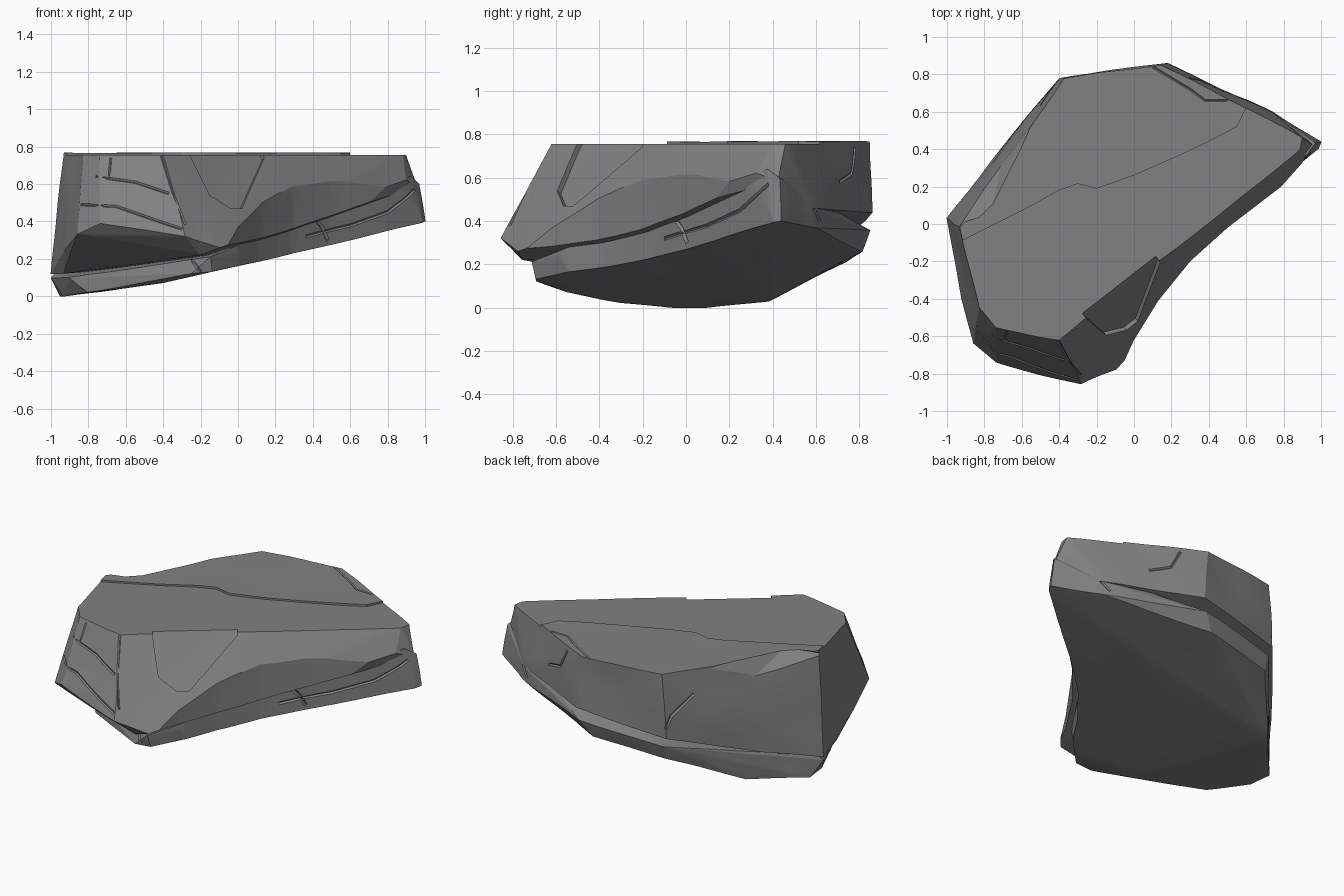
import bpy, bmesh
from mathutils import Vector, noise
from mathutils.bvhtree import BVHTree

if "Cube" in bpy.data.objects:
    bpy.data.objects.remove(bpy.data.objects["Cube"])


def new_object(name, bm):
    bmesh.ops.recalc_face_normals(bm, faces=bm.faces[:])
    me = bpy.data.meshes.new(name)
    bm.to_mesh(me)
    bm.free()
    ob = bpy.data.objects.new(name, me)
    bpy.context.collection.objects.link(ob)
    return ob


def add_hull(bm, pts):
    verts = [bm.verts.new(p) for p in pts]
    bmesh.ops.convex_hull(bm, input=verts)
    bmesh.ops.delete(bm, geom=[v for v in verts if not v.link_faces], context='VERTS')


def stone(name, pts, rough=0.012):
    bm = bmesh.new()
    add_hull(bm, pts)
    for _ in range(3):
        bmesh.ops.subdivide_edges(bm, edges=bm.edges[:], cuts=1, use_grid_fill=True)
        bmesh.ops.triangulate(bm, faces=bm.faces[:])
    for v in bm.verts:
        d = noise.noise_vector(v.co * 3.1) * rough
        v.co += Vector((d.x, d.y, d.z * 0.3))
    return new_object(name, bm)


def cut(ob, bm):
    bmesh.ops.triangulate(bm, faces=bm.faces[:])
    cutter = new_object("cutter", bm)
    mod = ob.modifiers.new("cut", 'BOOLEAN')
    mod.operation, mod.object = 'DIFFERENCE', cutter
    for solver in ('MANIFOLD', 'EXACT'):
        mod.solver = solver
        bpy.context.view_layer.update()
        result = bpy.data.meshes.new_from_object(ob.evaluated_get(bpy.context.evaluated_depsgraph_get()))
        if len(result.polygons) not in (0, len(ob.data.polygons)):
            break
    ob.modifiers.clear()
    if len(result.polygons):
        ob.data = result
    bpy.data.objects.remove(cutter)


def cut_prism(ob, outline, z0, z1):
    bm = bmesh.new()
    low, high = ([bm.verts.new((x, y, z)) for x, y in outline] for z in (z0, z1))
    bm.faces.new(low)
    bm.faces.new(high)
    for i in range(len(low)):
        j = (i + 1) % len(low)
        bm.faces.new((low[i], low[j], high[j], high[i]))
    cut(ob, bm)


# Views to trace marks from: 2D point -> ray origin and direction
VIEWS = {
    "front": (lambda a, b: Vector((a, -3, b)), Vector((0, 1, 0))),
    "right": (lambda a, b: Vector((3, a, b)), Vector((-1, 0, 0))),
    "back": (lambda a, b: Vector((a, 3, b)), Vector((0, -1, 0))),
    "top": (lambda a, b: Vector((a, b, 3)), Vector((0, 0, -1))),
}


def trace(ob, view, pts):
    tree = BVHTree.FromPolygons([v.co for v in ob.data.vertices], [p.vertices for p in ob.data.polygons])
    org, d = VIEWS[view]
    hits = [tree.ray_cast(org(*p), d) for p in pts]
    return [(h[0], h[1]) for h in hits if h[0]]


def groove(ob, view, pts, r=0.008):
    fine = []
    for (a, b), (c, d) in zip(pts, pts[1:]):
        fine += [(a + (c - a) * t / 3, b + (d - b) * t / 3) for t in range(3)]
    hits = trace(ob, view, fine + [pts[-1]])
    if len(hits) < 2:
        return
    bm = bmesh.new()
    rings = []
    for i, (p, n) in enumerate(hits):
        t = (hits[min(i + 1, len(hits) - 1)][0] - hits[max(i - 1, 0)][0]).normalized()
        side = t.cross(n).normalized()
        up = side.cross(t)
        rings.append([bm.verts.new(p + o * r) for o in (side, up, -side, -up)])
    for a, b in zip(rings, rings[1:]):
        for k in range(4):
            bm.faces.new((a[k], a[(k + 1) % 4], b[(k + 1) % 4], b[k]))
    bm.faces.new(rings[0])
    bm.faces.new(rings[-1])
    cut(ob, bm)


def panel(ob, view, pts, depth):
    inner = []
    for p, n in trace(ob, view, pts):
        inner.append((p - n * depth, n))
        if p.z > 0.7:
            inner.append((p - n * depth + (Vector((0, 0, 1)) - n * n.z) * 0.1, n))
    bm = bmesh.new()
    add_hull(bm, [p + n * s for p, n in inner for s in (0, 0.15)])
    cut(ob, bm)


# Upper block
top = [(-.38, .78), (.15, .855), (.62, .61), (.9, .46), (.89, .4), (-.4, -.61),
       (-.74, -.55), (-.83, -.45), (-.91, -.1), (-.93, -.02)]
upper = stone("upper_block", [(x, y, .768) for x, y in top] + [
    (-.28, -.86, .32), (-.1, -.78, .26), (-.2, -.76, .22), (.13, -.4, .38), (.9, .32, .62),
    (.96, .42, .58), (.75, .59, .46), (.62, .62, .47), (.18, .86, .44), (-.4, .78, .36),
    (-.86, -.64, .33), (-.74, -.74, .39), (-.5, -.8, .36), (-.93, -.2, .12), (-.92, -.4, .25),
    (-1, .03, .12), (-.78, .32, .2), (0, 0, .2)])

# Raised back half of the top, split along the long crack
crack = [(-1.2, -.2), (-.92, -.09), (-.6, .07), (-.4, .18), (-.3, .215), (-.2, .19), (0, .26),
         (.25, .37), (.42, .45), (.55, .52), (.62, .66)]
cut_prism(upper, crack + [(1.2, .7), (1.2, -1.2), (-1.2, -1.2)], .756, 1)

# Hollowed long front side
hollow = [(-.09, -.82), (-.06, -.75), (.0, -.62), (.13, -.41), (.3, -.2), (.5, -.02), (.8, .21), (1.06, .42),
          (1.3, 0), (.3, -1)]
cut_prism(upper, hollow, -.1, .95)

# Chipped facets and cracks on the upper block
panel(upper, "front", [(-.25, .74), (-.15, .54), (-.04, .47), (.02, .47), (.14, .74)], .025)
bm = bmesh.new()
add_hull(bm, [(-.96, -.05, .74), (-.76, .08, .78), (-.6, .44, .78), (-.5, .62, .76), (-.68, .46, .6),
              (-.95, .3, .65), (-1.1, 0, .8), (-.8, .5, .9)])
cut(upper, bm)
for view, pts, r in [
    ("front", [(-.76, .64), (-.55, .61), (-.37, .55)], .008),
    ("front", [(-.84, .49), (-.65, .48), (-.45, .41), (-.3, .36)], .008),
    ("front", [(-.68, .74), (-.69, .63)], .006),
    ("front", [(-.41, .75), (-.35, .56), (-.28, .38)], .006),
    ("back", [(-.5, .62), (-.42, .5), (-.4, .42)], .01),
    ("back", [(.3, .74), (.36, .62), (.48, .58)], .008),
    ("top", [(.1, .84), (.3, .72), (.38, .66), (.5, .66)], .006),
]:
    groove(upper, view, pts, r)

# Lower slab, set back beneath the overhang
lower = stone("lower_slab", [
    (-.15, -.71, .21), (-.14, -.69, .13), (-.25, -.69, .12), (.1, -.39, .34), (.5, .0, .46), (.93, .37, .64),
    (.97, .43, .6), (1, .44, .4), (.98, .39, .39), (.52, .0, .28), (.12, -.4, .19), (.75, .6, .37), (.75, .59, .46),
    (.17, .85, .36), (.1, .81, .26), (-.38, .77, .3), (-.38, .74, .21), (-.75, .33, .18), (-.7, .38, .03),
    (-.97, .05, .13), (-1, .03, .1), (-.95, .1, 0), (-.93, -.05, .0), (-.9, -.22, .1), (-.8, -.3, .02),
    (-.4, -.55, .07)])
cut_prism(lower, [(x - .02, y + .025) for x, y in hollow], -.1, .95)
for view, pts, r in [
    ("front", [(.41, .42), (.45, .37), (.48, .3)], .011),
    ("front", [(-.25, .2), (-.2, .13)], .009),
    ("right", [(-.1, .32), (.1, .38), (.25, .45), (.38, .57)], .009),
    ("back", [(.75, .46), (.7, .4)], .009),
]:
    groove(lower, view, pts, r)

# Dark stone, crisp edges, smooth faces
dark = bpy.data.materials.new("dark_stone")
dark.diffuse_color = (.22, .22, .22, 1)
dark.use_nodes = True
dark.node_tree.nodes["Principled BSDF"].inputs["Base Color"].default_value = dark.diffuse_color
for ob in (upper, lower):
    ob.data.materials.clear()
    ob.data.materials.append(dark)
    bpy.ops.object.select_all(action='DESELECT')
    ob.select_set(True)
    bpy.context.view_layer.objects.active = ob
    bpy.ops.object.shade_smooth_by_angle(angle=0.35)
